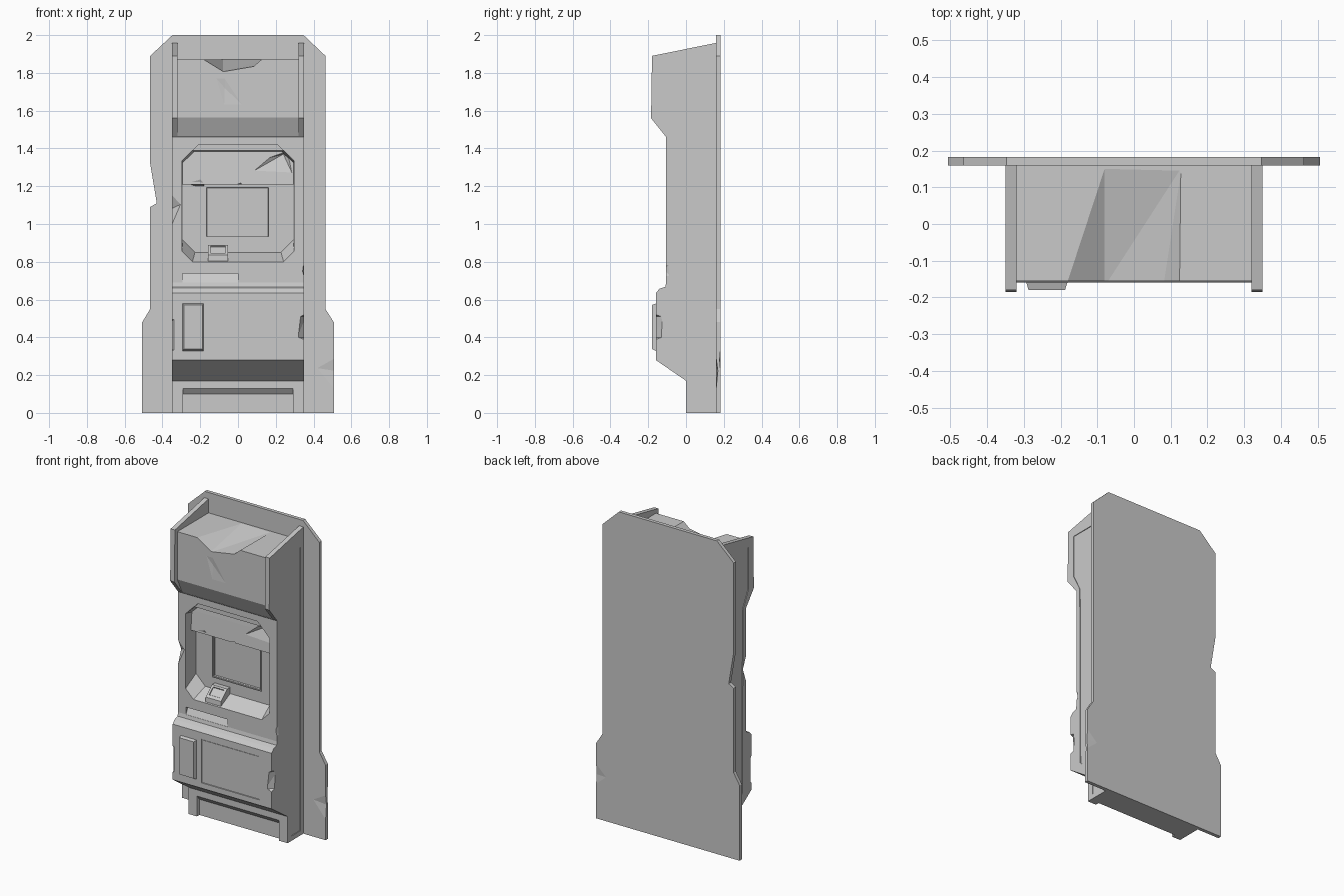
import bpy, bmesh

cube = bpy.data.objects.get("Cube")
if cube:
    bpy.data.objects.remove(cube, do_unlink=True)

grey = bpy.data.materials.new("plain grey")
grey.use_nodes = True
grey.diffuse_color = (0.59, 0.59, 0.59, 1)
grey.node_tree.nodes["Principled BSDF"].inputs["Base Color"].default_value = (0.59, 0.59, 0.59, 1)


def finish(name, bm):
    bmesh.ops.recalc_face_normals(bm, faces=bm.faces[:])
    mesh = bpy.data.meshes.new(name)
    bm.to_mesh(mesh)
    bm.free()
    mesh.materials.append(grey)
    obj = bpy.data.objects.new(name, mesh)
    bpy.context.collection.objects.link(obj)
    return obj


def prism(name, outline, low, high, axis):
    """Extrude an outline: (y, z) points along x, or (x, z) points along y."""
    bm = bmesh.new()
    place = (lambda p, d: (d, *p)) if axis == "x" else (lambda p, d: (p[0], d, p[1]))
    a = [bm.verts.new(place(p, low)) for p in outline]
    b = [bm.verts.new(place(p, high)) for p in outline]
    bm.faces.new(a)
    bm.faces.new(b)
    for i in range(len(a)):
        j = (i + 1) % len(a)
        bm.faces.new((a[i], a[j], b[j], b[i]))
    return finish(name, bm)


def hull(name, points):
    bm = bmesh.new()
    for p in points:
        bm.verts.new(p)
    res = bmesh.ops.convex_hull(bm, input=bm.verts[:])
    junk = {v for v in res["geom_interior"] if isinstance(v, bmesh.types.BMVert)}
    bmesh.ops.delete(bm, geom=list(junk), context="VERTS")
    bmesh.ops.dissolve_limit(bm, angle_limit=0.01, verts=bm.verts[:], edges=bm.edges[:])
    return finish(name, bm)


def frustum(name, front, back):
    """Block between two rectangles given as (x0, x1, z0, z1, y)."""
    return hull(name, [(x, r[4], z) for r in (front, back) for x in r[:2] for z in r[2:4]])


def cut(target, cutter):
    mod = target.modifiers.new("cut", "BOOLEAN")
    mod.operation, mod.solver, mod.object = "DIFFERENCE", "EXACT", cutter
    deps = bpy.context.evaluated_depsgraph_get()
    target.data = bpy.data.meshes.new_from_object(target.evaluated_get(deps))
    target.modifiers.clear()
    bpy.data.objects.remove(cutter, do_unlink=True)


def octagon(x, z0, z1, c, y):
    return [(s * px, y, pz) for s in (-1, 1) for px, pz in
            ((x, z0 + c), (x - c, z0), (x, z1 - c), (x - c, z1))]


# Back plate with clipped top corners, wide foot and a nick in one edge
back_plate = prism("back_plate", [
    (-.507, 0), (.507, 0), (.507, .48), (.463, .55), (.463, 1.89), (.347, 2), (-.347, 2),
    (-.465, 1.89), (-.465, 1.32), (-.43, 1.11), (-.465, 1.09), (-.465, .55), (-.507, .48)],
    .16, .183, "y")
cut(back_plate, hull("foot_dent", [
    (.53, .15, .37), (.40, .158, .24), (.53, .171, .22), (.53, .15, 0)]))
cut(back_plate, hull("foot_back_dent", [
    (.53, .19, .46), (.41, .185, .28), (.53, .176, .28), (.53, .19, .12)]))

# Cabinet extruded from its side profile
cabinet = prism("cabinet", [
    (.165, 0), (0, 0), (0, .17), (-.16, .28), (-.16, .635), (-.14, .657), (-.11, .667),
    (-.105, .69), (-.105, 1.46), (-.185, 1.56), (-.18, 1.89), (.165, 1.96)], -.35, .35, "x")

# Hood set back between the two side cheeks
cut(cabinet, prism("hood_channel", [
    (-.3, 1.465), (-.107, 1.465), (-.155, 1.565), (-.155, 1.87), (.2, 1.87), (.2, 2.1), (-.3, 2.1)],
    -.32, .32, "x"))

# Faint panels sunk into both sides
side_outline = [(.13, .03), (.04, .03), (.04, .19), (-.07, .29), (-.075, 1.46),
                (-.13, 1.57), (-.13, 1.84), (.13, 1.84)]
for side in (-1, 1):
    cut(cabinet, prism("side_panel", side_outline, side * .346, side * .4, "x"))

# Sunken screen bay under a shallow top rim, then the screen itself
cut(cabinet, hull("bay_rim", octagon(.295, .81, 1.42, .085, -.12)
                  + octagon(.295, .81, 1.42, .085, -.095)))
cut(cabinet, hull("screen_bay", octagon(.297, .797, 1.39, .055, -.111)
                  + octagon(.293, .85, 1.38, .065, -.005)))
cut(cabinet, frustum("screen_recess", (-.17, .165, .93, 1.195, -.02), (-.165, .16, .935, 1.19, .005)))

# Card slot, lower door and plinth recess
cut(cabinet, hull("card_slot", [(x, y, z) for x in (-.295, 0)
                                for y, z in ((-.12, .685), (-.104, .69), (-.08, .737), (-.12, .737))]))
cut(cabinet, frustum("door_recess", (-.15, .27, .31, .60, -.2), (-.145, .265, .315, .595, -.154)))
cut(cabinet, hull("plinth_recess", [(x, y, z) for x in (-.29, .29)
                                   for y, z in ((-.02, -.05), (-.02, .154), (.025, .10), (.025, -.05))]))

# Battle-worn dents in the hood and along the cabinet edges
cut(cabinet, hull("hood_dent", [
    (-.19, -.16, 1.875), (.13, -.16, 1.875), (-.08, .16, 1.872), (.13, .155, 1.872),
    (-.08, -.17, 1.805), (-.08, -.115, 1.822), (.08, -.17, 1.832)]))
cut(cabinet, hull("hood_scar", [
    (-.14, -.158, 1.80), (-.075, -.158, 1.58), (.075, -.158, 1.58), (-.07, -.15, 1.72),
    (-.07, -.158, 1.80)]))
cut(cabinet, hull("edge_dent", [
    (-.37, -.12, 1.21), (-.37, -.12, .91), (-.29, -.115, 1.11), (-.355, -.07, 1.08)]))
cut(cabinet, hull("lower_left_dent", [
    (-.36, -.17, .51), (-.36, -.17, .31), (-.33, -.17, .33), (-.33, -.17, .50),
    (-.36, -.14, .48), (-.36, -.14, .34)]))
cut(cabinet, hull("lower_right_dent", [
    (.36, -.17, .53), (.36, -.17, .38), (.312, -.17, .40), (.325, -.17, .51),
    (.36, -.115, .51), (.36, -.12, .40)]))
cut(cabinet, hull("corner_dent", [
    (.36, -.115, .81), (.36, -.115, .69), (.338, -.115, .76), (.36, -.075, .80), (.36, -.065, .70)]))

# Worn upper panel inside the screen bay
upper_panel = hull("bay_upper_panel", [(s * x, y, z) for s in (-1, 1) for x, y, z in (
    (.294, -.055, 1.21), (.294, .02, 1.21), (.294, -.045, 1.335), (.294, .02, 1.335),
    (.255, -.04, 1.385), (.255, .02, 1.385))])
cut(upper_panel, hull("panel_dent", [
    (.03, -.06, 1.25), (.30, -.06, 1.24), (.28, -.06, 1.40), (.12, -.06, 1.34), (.24, -.02, 1.37)]))
cut(upper_panel, hull("panel_chip", [
    (-.04, -.07, 1.20), (.05, -.07, 1.20), (.02, -.07, 1.225), (0, -.02, 1.20)]))
hull("bay_torn_flap", [(-.27, -.05, 1.215), (-.18, -.052, 1.215), (-.20, -.06, 1.235),
                       (-.22, -.01, 1.20), (-.18, -.01, 1.20)])

# Screen frame strips
for z in (.925, 1.195):
    frustum("screen_frame_rail", (-.175, .17, z, z + .006, -.012), (-.175, .17, z, z + .006, .005))
for x in (-.176, .165):
    frustum("screen_frame_post", (x, x + .006, .925, 1.2, -.012), (x, x + .006, .925, 1.2, .005))

# Button block resting on the lower ledge
button_block = hull("button_block", [(x, y, z) for x in (-.16, -.052)
                    for y, z in ((-.10, .805), (-.098, .835), (-.035, .89), (.01, .89), (.01, .80))])
cut(button_block, hull("button_dish", [(x, y, z) for x in (-.145, -.067)
                       for y, z in ((-.09, .85), (-.078, .845), (-.04, .877), (-.05, .90))]))

# Raised keypad with bevelled rim
frustum("keypad", (-.287, -.188, .338, .572, -.18), (-.295, -.18, .325, .58, -.155))

# Thin plate inside the door recess
frustum("door_plate", (-.138, .258, .322, .588, -.157), (-.138, .258, .322, .588, -.15))
